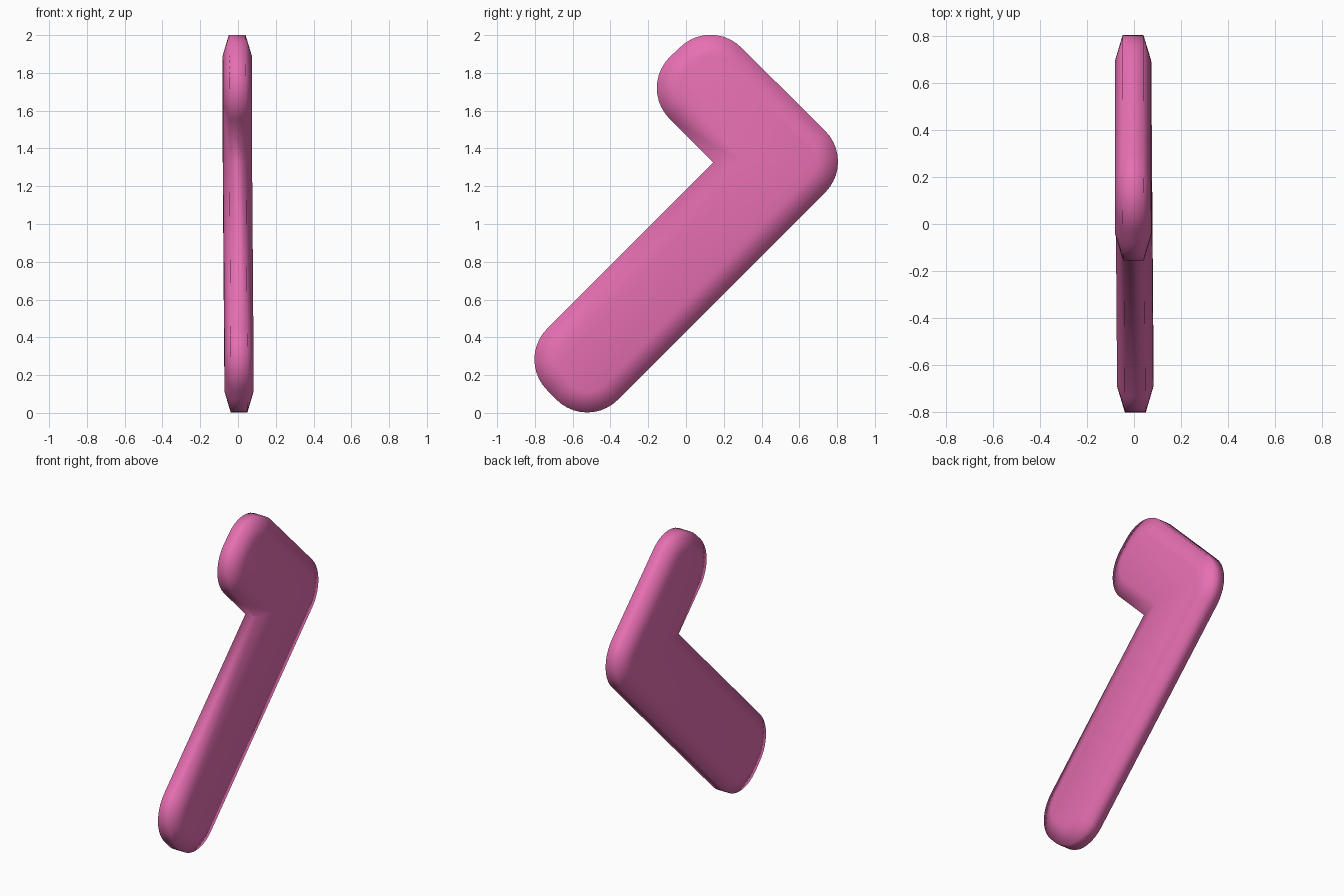
import bpy, bmesh, math

if "Cube" in bpy.data.objects:
    bpy.data.objects.remove(bpy.data.objects["Cube"])

# Sharp outline corners as (y, z, outward direction in degrees); None = inner elbow
CORNERS = [(-0.523, -0.093, -90), (0.90, 1.33, 0), (0.13, 2.097, 90),
           (-0.25, 1.72, 180), (0.145, 1.325, None), (-0.898, 0.283, 180)]
RADIUS, STEPS = 0.23, 10


def outline(inset):
    """Rounded bent-bar outline, offset inward by inset."""
    pts = []
    for y, z, direction in CORNERS:
        if direction is None:
            pts.append((y + inset * math.sqrt(2), z))
            continue
        a = math.radians(direction)
        cy = y - RADIUS * math.sqrt(2) * math.cos(a)
        cz = z - RADIUS * math.sqrt(2) * math.sin(a)
        for i in range(STEPS + 1):
            t = a + math.radians(-45 + 90 * i / STEPS)
            pts.append((cy + (RADIUS - inset) * math.cos(t),
                        cz + (RADIUS - inset) * math.sin(t)))
    return pts


# Bent bar: two bevelled faces joined by a narrow rim, leaning very slightly
bm = bmesh.new()
rings = []
for x, inset in [(-0.077, 0.11), (-0.044, 0), (0.044, 0), (0.077, 0.11)]:
    rings.append([bm.verts.new((x - 0.004 * (z - 1) - 0.0035 * y, y, z))
                  for y, z in outline(inset)])
n = len(rings[0])
for a, b in zip(rings, rings[1:]):
    for i in range(n):
        j = (i + 1) % n
        bm.faces.new((a[i], a[j], b[j], b[i]))
bm.faces.new(rings[0])
bm.faces.new(rings[-1])
bmesh.ops.recalc_face_normals(bm, faces=bm.faces)
for f in bm.faces:
    f.smooth = True

mesh = bpy.data.meshes.new("bent_bar")
bm.to_mesh(mesh)
bm.free()
bar = bpy.data.objects.new("bent_bar", mesh)
bpy.context.collection.objects.link(bar)

# Pink material
pink = bpy.data.materials.new("pink")
pink.diffuse_color = (0.8, 0.16, 0.45, 1)
pink.use_nodes = True
pink.node_tree.nodes["Principled BSDF"].inputs["Base Color"].default_value = pink.diffuse_color
mesh.materials.append(pink)
